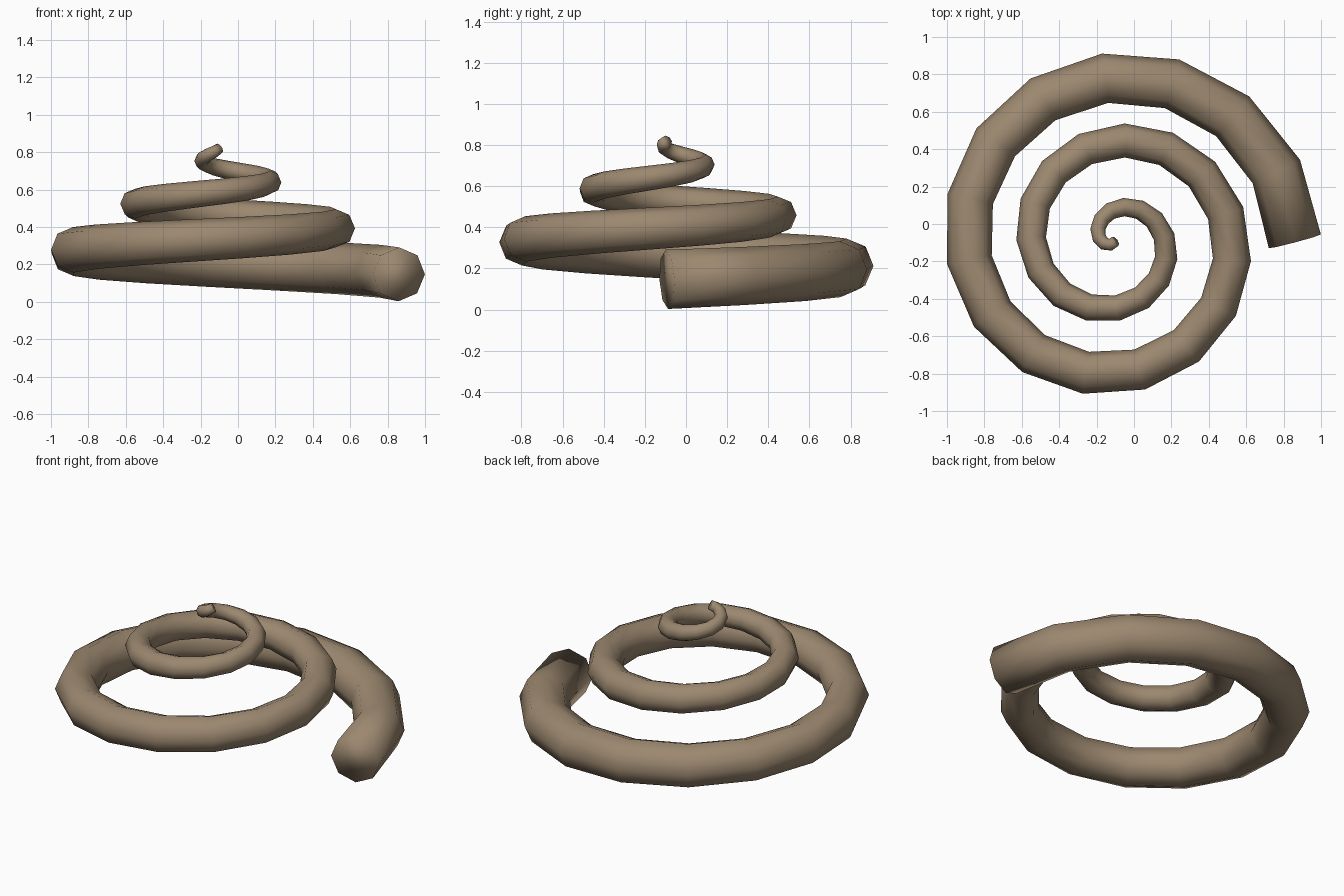
import bpy, bmesh, math
from mathutils import Vector

if "Cube" in bpy.data.objects:
    bpy.data.objects.remove(bpy.data.objects["Cube"])

STEPS, SIDES = 41, 8
STEP_ANGLE = math.radians(23.4)
CENTRE = Vector((-0.10, -0.0925, 0.0))

brown = bpy.data.materials.new("warm brown")
brown.diffuse_color = (0.33, 0.245, 0.16, 1)
brown.use_nodes = True
brown.node_tree.nodes["Principled BSDF"].inputs["Base Color"].default_value = brown.diffuse_color

# Rising spiral path that winds in to its centre
path = []
for k in range(STEPS + 1):
    r = 0.96 * (1 - k / STEPS) ** 0.92
    a = k * STEP_ANGLE
    path.append(CENTRE + Vector((r * math.cos(a), r * math.sin(a), 0.147 + 0.0164 * k)))

# Tapering octagonal tube swept along the path
bm = bmesh.new()
rings = []
for k, p in enumerate(path):
    before = (p - path[k - 1]).normalized() if k > 0 else Vector()
    after = (path[k + 1] - p).normalized() if k < STEPS else Vector()
    tangent = (before + after).normalized()
    side = tangent.cross(Vector((0, 0, 1))).normalized()
    up = side.cross(tangent)
    radius = 0.144 - 0.0028 * k
    rings.append([bm.verts.new(p + radius * (side * math.cos(t) + up * math.sin(t)))
                  for t in (2 * math.pi * i / SIDES for i in range(SIDES))])
for lower, upper in zip(rings, rings[1:]):
    for i in range(SIDES):
        j = (i + 1) % SIDES
        bm.faces.new((lower[i], lower[j], upper[j], upper[i]))

# Closed ends
bm.faces.new(rings[0])
bm.faces.new(rings[-1])
bmesh.ops.recalc_face_normals(bm, faces=bm.faces)
for f in bm.faces:
    f.smooth = True

mesh = bpy.data.meshes.new("spiral_coil")
bm.to_mesh(mesh)
bm.free()
mesh.materials.append(brown)
coil = bpy.data.objects.new("spiral_coil", mesh)
bpy.context.collection.objects.link(coil)
